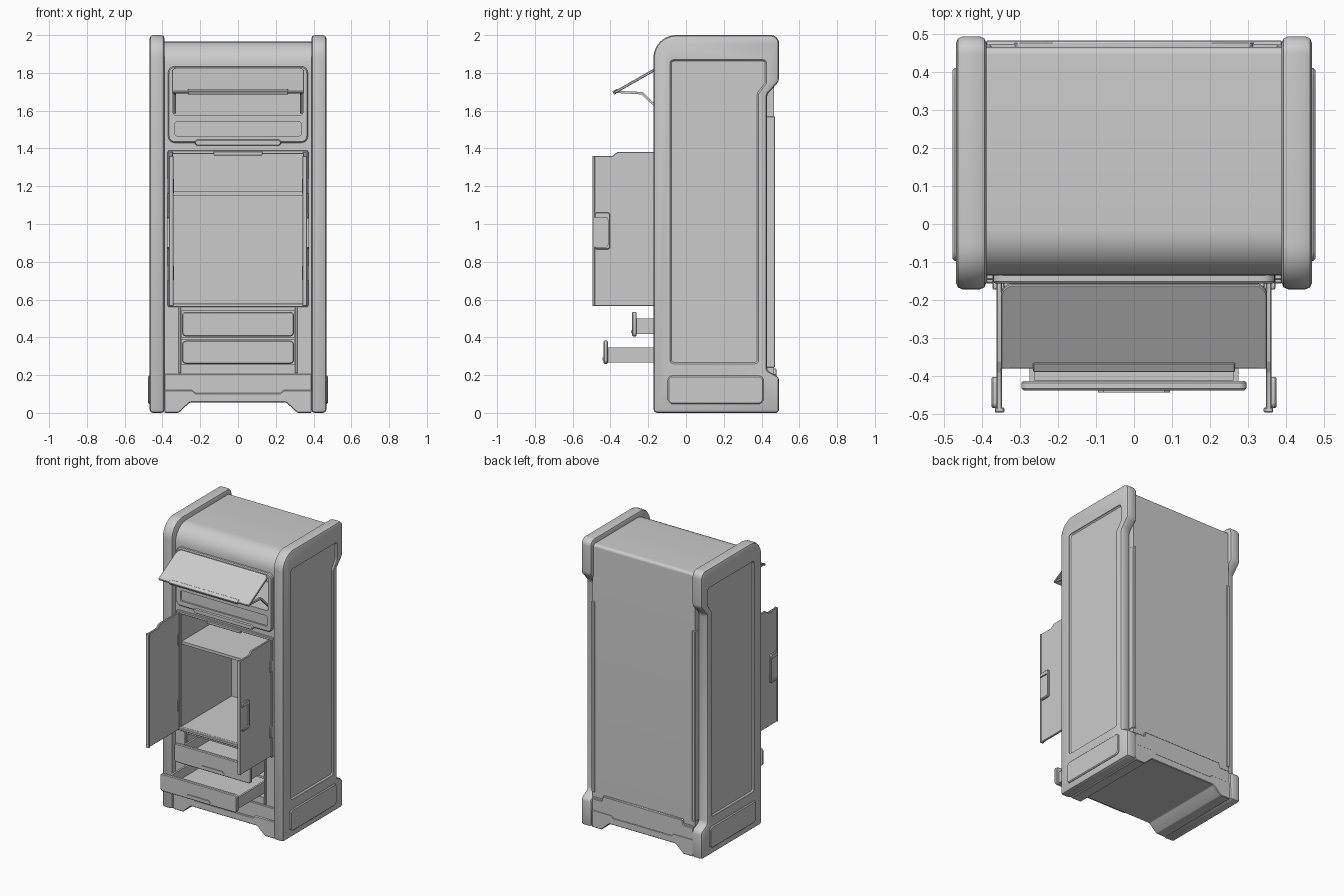
import bpy, bmesh, math
from mathutils import Vector, Matrix

if "Cube" in bpy.data.objects:
    bpy.data.objects.remove(bpy.data.objects["Cube"])

cutters = []


def fillet(pts, seg=6):
    """Turn (u, v, radius) corners into a rounded outline."""
    out, n = [], len(pts)
    for i, p in enumerate(pts):
        c = Vector(p[:2])
        r = p[2] if len(p) > 2 else 0
        if r == 0:
            out.append(c)
            continue
        u = (Vector(pts[i - 1][:2]) - c).normalized()
        v = (Vector(pts[(i + 1) % n][:2]) - c).normalized()
        half = u.angle(v) / 2
        d = r / math.tan(half)
        ctr = c + (u + v).normalized() * r / math.sin(half)
        a, b, w = c + u * d - ctr, c + v * d - ctr, math.pi - 2 * half
        for k in range(seg + 1):
            t = k / seg
            out.append(ctr + (a * math.sin((1 - t) * w) + b * math.sin(t * w)) / math.sin(w))
    return out


def rrect(u0, u1, v0, v1, r=0):
    return [(u0, v0, r), (u1, v0, r), (u1, v1, r), (u0, v1, r)]


def prism(name, pts, axis, a, b, bevel=0, segs=1, seg=6):
    """Extrude an outline along an axis from a to b."""
    place = {'x': lambda u, v, w: (w, u, v),
             'y': lambda u, v, w: (u, w, v),
             'z': lambda u, v, w: (u, v, w)}[axis]
    outline = fillet(pts, seg)
    bm = bmesh.new()
    lo = [bm.verts.new(place(p.x, p.y, a)) for p in outline]
    hi = [bm.verts.new(place(p.x, p.y, b)) for p in outline]
    bm.faces.new(lo)
    bm.faces.new(hi)
    n = len(lo)
    for i in range(n):
        j = (i + 1) % n
        bm.faces.new((lo[i], lo[j], hi[j], hi[i]))
    bmesh.ops.recalc_face_normals(bm, faces=bm.faces)
    me = bpy.data.meshes.new(name)
    bm.to_mesh(me)
    bm.free()
    ob = bpy.data.objects.new(name, me)
    bpy.context.collection.objects.link(ob)
    if bevel:
        m = ob.modifiers.new("Bevel", 'BEVEL')
        m.width, m.segments = bevel, segs
        m.limit_method, m.angle_limit = 'ANGLE', math.radians(32)
    return ob


def box(name, x0, x1, y0, y1, z0, z1, bevel=0):
    return prism(name, rrect(x0, x1, y0, y1), 'z', z0, z1, bevel)


def cut(ob, cutter):
    cutter.hide_render = True
    cutters.append(cutter)
    m = ob.modifiers.new("Cut", 'BOOLEAN')
    m.operation, m.solver, m.object = 'DIFFERENCE', 'EXACT', cutter


# Central carcass with rounded top front edge and hollow bays
body = prism("cabinet_body", [(-.135, .15), (.465, .15), (.465, 1.965, .02), (-.135, 1.965, .12)],
             'x', -.395, .395, seg=10)
cut(body, box("upper_bay_cutter", -.343, .343, -.3, .2, 1.575, 1.81))
cut(body, box("slot_bay_cutter", -.335, .335, -.3, -.125, 1.465, 1.54))
cut(body, box("middle_bay_cutter", -.343, .343, -.3, .42, .58, 1.37))
cut(body, box("upper_drawer_cutter", -.3, .3, -.3, .40, .40, .54))
cut(body, box("lower_drawer_cutter", -.3, .3, -.3, .40, .255, .385))
box("shelf", -.344, .344, -.13, .421, 1.152, 1.172)
for s in (1, -1):
    # Thin frames beside the doors and the drawers
    box("door_jamb", s * .345, s * .372, -.155, -.13, .565, 1.385, .003)
    box("drawer_jamb", s * .302, s * .315, -.145, -.13, .21, .565, .003)
box("door_sill", -.37, .37, -.155, -.13, .56, .579, .003)
box("door_head", -.37, .37, -.15, -.13, 1.371, 1.39, .003)
box("door_catch", -.13, .13, -.16, -.13, 1.362, 1.385, .004)

# Side panels with notched back, sunken field and raised foot plate
side = [(-.172, 0), (.493, 0), (.493, .19), (.428, .225), (.428, 1.685),
        (.493, 1.755), (.493, 2, .045), (-.172, 2, .12)]
field = [(-.085, .26, .02), (.385, .26, .02), (.385, 1.69, .01), (.427, 1.745, .01),
         (.427, 1.87, .02), (-.085, 1.87, .02)]
for s, n in ((1, "right"), (-1, "left")):
    p = prism(n + "_side_panel", side, 'x', s * .388, s * .468, .018, 2, 10)
    cut(p, prism(n + "_field_cutter", field, 'x', s * .456, s * .52, .008))
    prism(n + "_foot_plate", rrect(-.097, .41, .047, .197, .025), 'x', s * .46, s * .477, .006)
    box(n + "_back_trim", s * .375, s * .40, .42, .472, .24, 1.57, .004)

# Arched base running front to back
arch = [(-.39, 0), (-.315, 0), (-.255, .055, .02), (.255, .055, .02), (.315, 0), (.39, 0)]
prism("base_skirt", arch + [(.39, .12), (.24, .12), (.225, .105), (-.225, .105), (-.24, .12), (-.39, .12)],
      'y', -.157, .482, .004)
box("base_upper", -.39, .39, -.147, .476, .10, .207, .004)
prism("base_back_rail", [(-.39, .1), (.39, .1), (.39, .2), (.315, .2), (.305, .235),
                         (-.305, .235), (-.315, .2), (-.39, .2)], 'y', .455, .48, .004)

# Upper front surround with opening and shallow slot
frame = prism("upper_surround", rrect(-.37, .37, 1.43, 1.835, .035), 'y', -.157, -.13, .006)
cut(frame, prism("surround_opening_cutter", rrect(-.343, .343, 1.577, 1.815, .012), 'y', -.3, -.05))
cut(frame, prism("surround_slot_cutter", rrect(-.335, .335, 1.467, 1.54, .012), 'y', -.3, -.146))
prism("surround_grip", [(-.22, 1.415), (.22, 1.415), (.23, 1.43), (.22, 1.447), (-.22, 1.447), (-.23, 1.43)],
      'y', -.167, -.13, .004)

# Raised flap, tilted about its top hinge, with bent stays
tilt = Matrix.Translation((0, -.16, 1.828)) @ Matrix.Rotation(math.radians(29.6), 4, 'X')
for ob in (prism("flap", [(-.35, 0, .035), (.35, 0, .035), (.35, -.255), (-.35, -.255)], 'z', -.014, 0, .003),
           box("flap_lip", -.265, .265, -.262, -.235, -.016, .004, .002)):
    ob.matrix_world = tilt
stay = [(-.378, 1.705), (-.375, 1.694), (-.235, 1.686), (-.13, 1.585), (-.13, 1.603), (-.23, 1.699)]
for s in (1, -1):
    prism("flap_stay", stay, 'x', s * .328, s * .342)

# Open double doors with edge strips, pulls and hinges
door = [(-.15, .565), (-.492, .565), (-.492, 1.36), (-.39, 1.36), (-.362, 1.382), (-.15, 1.382)]
for s, n in ((1, "right"), (-1, "left")):
    prism(n + "_door", door, 'x', s * .347, s * .362, .003)
    box(n + "_door_edge", s * .341, s * .366, -.496, -.482, .565, 1.36, .003)
    pull = prism(n + "_door_pull", rrect(-.484, -.402, .865, 1.062, .015), 'x', s * .355, s * .375, .004)
    cut(pull, prism(n + "_pull_cutter", rrect(-.53, -.414, .878, 1.035, .012), 'x', s * .366, s * .4))
    for z in (.74, 1.2):
        prism("door_hinge", rrect(-.172, -.148, z - .04, z + .04, .006), 'x', s * .34, s * .372, .003)

# Drawers pulled out by different amounts
for n, yf, z0, z1, b0, b1 in (("upper_drawer", -.285, .405, .535, .418, .50),
                              ("lower_drawer", -.437, .26, .382, .268, .347)):
    prism(n + "_front", rrect(-.296, .296, z0, z1, .02), 'y', yf, yf + .024, .005)
    prism(n + "_grip", [(-.095, z0 + .018), (.095, z0 + .018), (.08, z0 + .032), (-.08, z0 + .032)],
          'y', yf - .006, yf + .01)
    tray = box(n + "_tray", -.275, .275, yf + .015, yf + .5, b0, b1)
    cut(tray, box(n + "_hollow_cutter", -.262, .262, yf + .027, yf + .488, b0 + .012, b1 + .1))

# Bake modifiers, drop the cutters, smooth the curved parts
bpy.context.view_layer.update()
bpy.ops.object.select_all(action='SELECT')
bpy.context.view_layer.objects.active = body
bpy.ops.object.convert(target='MESH')
for c in cutters:
    bpy.data.objects.remove(c, do_unlink=True)
bpy.ops.object.select_all(action='SELECT')
bpy.context.view_layer.objects.active = body
bpy.ops.object.shade_smooth_by_angle(angle=math.radians(35))
